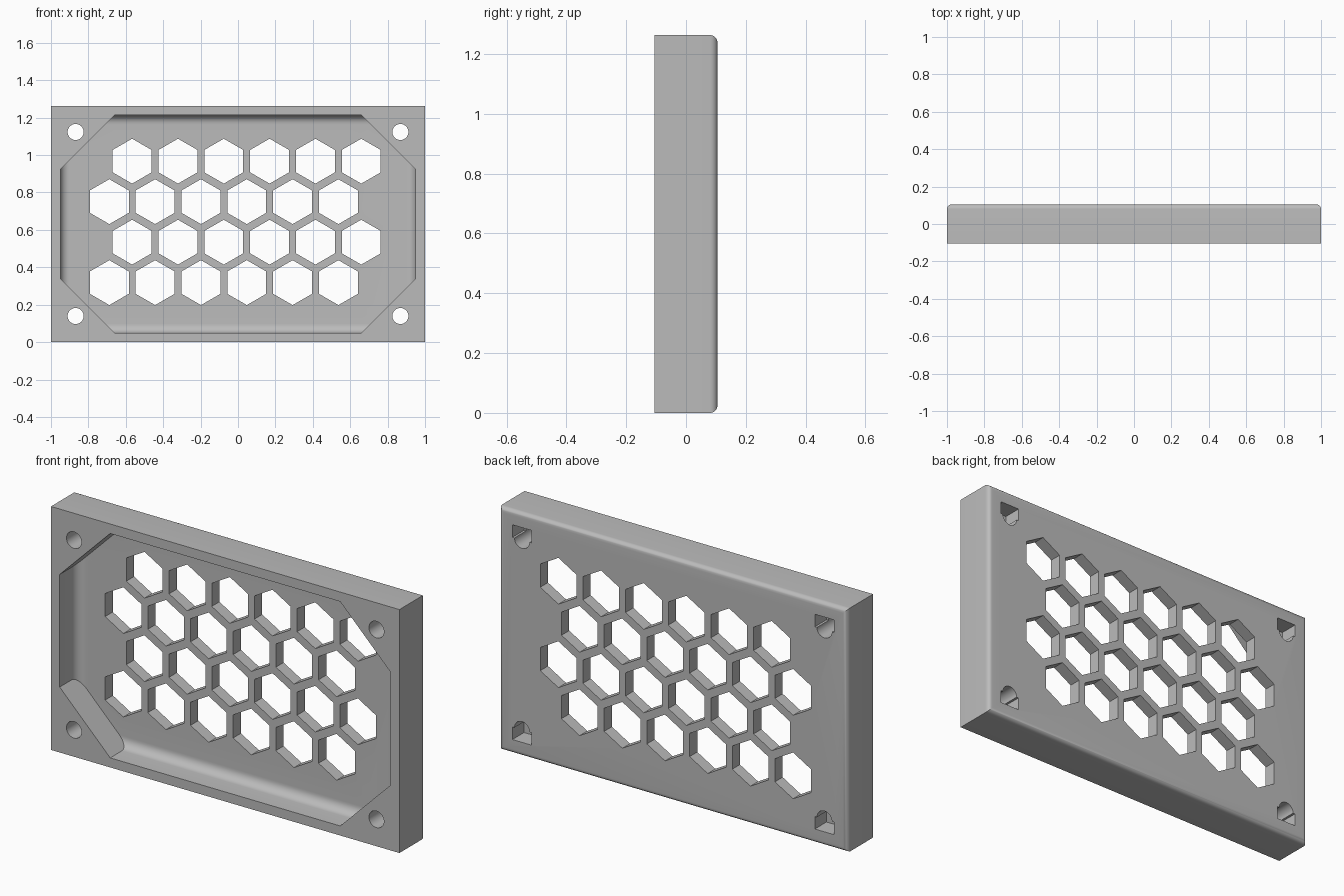
import bpy, bmesh, math
from mathutils import Vector, Matrix

if "Cube" in bpy.data.objects:
    bpy.data.objects.remove(bpy.data.objects["Cube"], do_unlink=True)

W, D, H = 2.0, 0.21, 1.263
BACK, FRONT, MID = D / 2, -D / 2, H / 2
HOLE_X, HOLE_Z = 0.868, 0.492     # screw hole offsets from the panel centre

grey = bpy.data.materials.new("plain grey")
grey.use_nodes = True
grey.diffuse_color = (0.5, 0.5, 0.5, 1)
grey.node_tree.nodes["Principled BSDF"].inputs["Base Color"].default_value = (0.5, 0.5, 0.5, 1)


def add_box(bm, x, y, z):
    """Box given as (low, high) ranges."""
    lo, hi = Vector((x[0], y[0], z[0])), Vector((x[1], y[1], z[1]))
    m = Matrix.Translation((lo + hi) / 2) @ Matrix.Diagonal((*(hi - lo), 1))
    bmesh.ops.create_cube(bm, size=1, matrix=m)


def add_prism(bm, x, z, radius, sides, y0, y1):
    """Upright-pointed prism running along y."""
    m = Matrix.Translation((x, (y0 + y1) / 2, z)) @ Matrix.Rotation(math.pi / 2, 4, "X")
    bmesh.ops.create_cone(bm, cap_ends=True, segments=sides, radius1=radius,
                          radius2=radius, depth=y1 - y0, matrix=m)


def round_back(bm, y, radius):
    """Round the edges that border the rear face."""
    edges = [e for e in bm.edges if all(abs(v.co.y - y) < 1e-4 for v in e.verts)]
    bmesh.ops.bevel(bm, geom=edges, offset=radius, segments=8, profile=0.5, affect="EDGES")


def make(name, bm):
    bmesh.ops.recalc_face_normals(bm, faces=bm.faces)
    mesh = bpy.data.meshes.new(name)
    bm.to_mesh(mesh)
    bm.free()
    ob = bpy.data.objects.new(name, mesh)
    bpy.context.collection.objects.link(ob)
    mesh.materials.append(grey)
    return ob


# Outer panel with rounded rear edges
bm = bmesh.new()
add_box(bm, (-W / 2, W / 2), (FRONT, BACK), (0, H))
round_back(bm, BACK, 0.025)
panel = make("vent_panel", bm)

# Front recess: filleted floor, chamfered corners
bm = bmesh.new()
floor_y = 0.042
add_box(bm, (-0.95, 0.95), (-0.3, floor_y), (MID - 0.582, MID + 0.582))
round_back(bm, floor_y, 0.05)
for sx in (-1, 1):
    for sz in (-1, 1):
        cut = bmesh.ops.bisect_plane(
            bm, geom=bm.verts[:] + bm.edges[:] + bm.faces[:], dist=1e-5,
            plane_co=(sx * 0.66, 0, MID + sz * 0.582), plane_no=(sx, 0, sz), clear_outer=True)
        rim = [e for e in cut["geom_cut"] if isinstance(e, bmesh.types.BMEdge)]
        bmesh.ops.holes_fill(bm, edges=rim, sides=0)
recess = make("recess_cutter", bm)

# Honeycomb of vent openings
bm = bmesh.new()
for row in range(4):
    for col in range(6):
        add_prism(bm, -0.688 + 0.122 * (row % 2) + 0.245 * col,
                  0.318 + 0.2165 * row, 0.12, 6, -0.05, 0.3)
vents = make("vent_cutter", bm)

# Screw holes, and the rear pockets beside them
holes_bm, pockets_bm = bmesh.new(), bmesh.new()
for sx in (-1, 1):
    for sz in (-1, 1):
        x, z = sx * HOLE_X, MID + sz * HOLE_Z
        add_prism(holes_bm, x, z, 0.043, 32, -0.3, 0.3)
        add_box(pockets_bm, (x - 0.055, x + 0.055), (0.01, 0.3),
                sorted((z, z + sz * 0.065)))
holes = make("hole_cutter", holes_bm)
pockets = make("pocket_cutter", pockets_bm)

# Carve the panel
bpy.context.view_layer.objects.active = panel
for cutter in (recess, vents, holes, pockets):
    cutter.hide_render = True
    mod = panel.modifiers.new(cutter.name, "BOOLEAN")
    mod.operation, mod.solver, mod.object = "DIFFERENCE", "EXACT", cutter
    bpy.ops.object.modifier_apply(modifier=mod.name)
    bpy.data.objects.remove(cutter, do_unlink=True)

bpy.ops.object.select_all(action="DESELECT")
panel.select_set(True)
bpy.ops.object.shade_smooth_by_angle(angle=math.radians(30))
